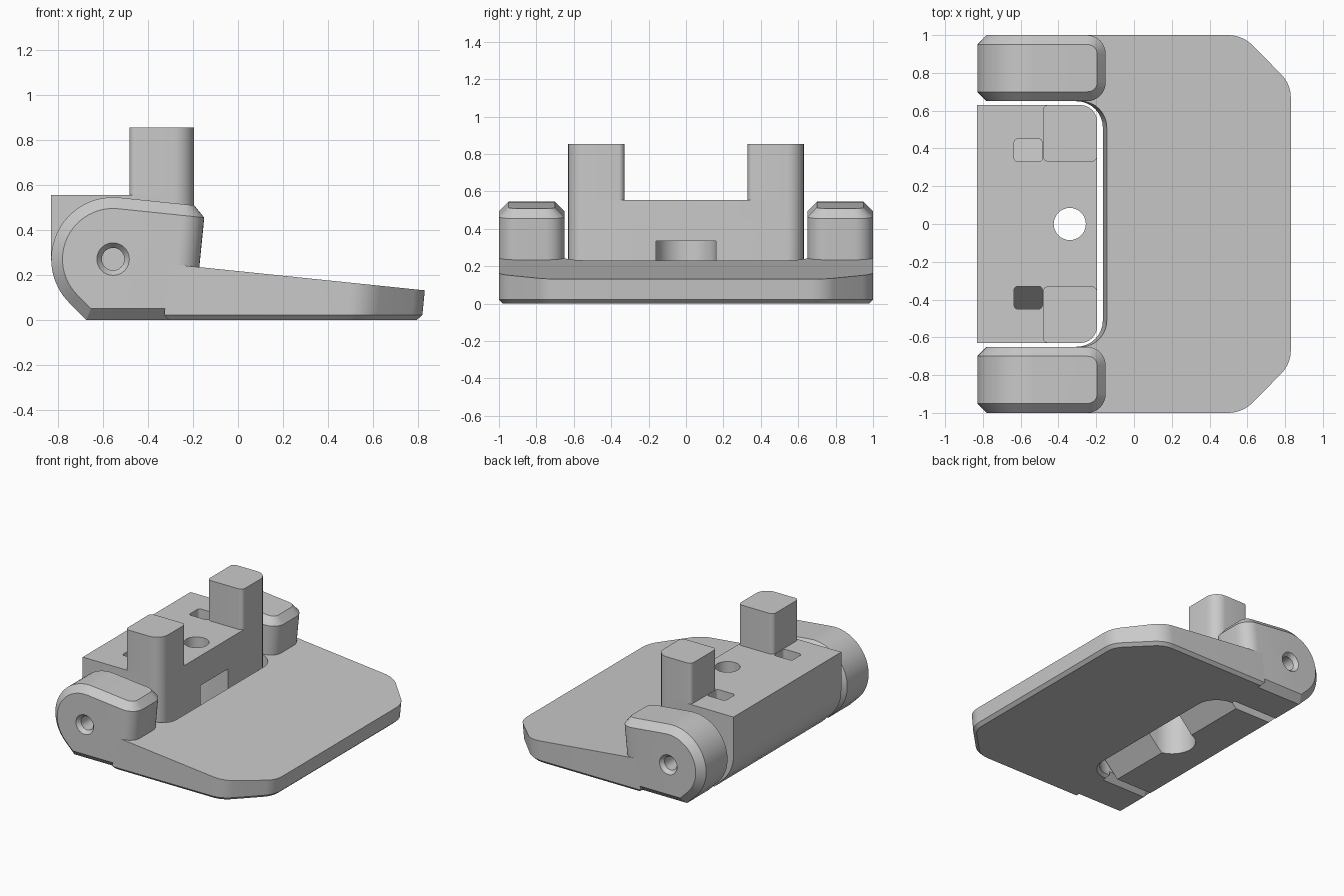
import bpy, bmesh, math
from mathutils import Vector, Matrix

if "Cube" in bpy.data.objects:
    bpy.data.objects.remove(bpy.data.objects["Cube"])

GREY = (0.59, 0.59, 0.59, 1)
grey = bpy.data.materials.new("plain grey")
grey.use_nodes = True
grey.diffuse_color = GREY
grey.node_tree.nodes["Principled BSDF"].inputs["Base Color"].default_value = GREY

PIN_X, PIN_Z, KNUCKLE = -0.555, 0.27, 0.275


def fillet(corners, steps=8):
    """Outline from (x, y, cut) corners; each cut is replaced by a tangent arc."""
    out = []
    for i, (x, y, cut) in enumerate(corners):
        p = Vector((x, y))
        if not cut:
            out.append(p)
            continue
        a = (Vector(corners[i - 1][:2]) - p).normalized()
        b = (Vector(corners[(i + 1) % len(corners)][:2]) - p).normalized()
        half = a.angle(b) / 2
        centre = p + (a + b).normalized() * cut / math.cos(half)
        radius = cut * math.tan(half)
        start, end = p + a * cut - centre, p + b * cut - centre
        first = math.atan2(start.y, start.x)
        turn = math.atan2(start.x * end.y - start.y * end.x, start.dot(end))
        for k in range(steps + 1):
            t = first + turn * k / steps
            out.append(centre + radius * Vector((math.cos(t), math.sin(t))))
    return out


def prism(outline, low, high, axis="z"):
    """Extrude an outline along z (xy outline) or y (xz outline)."""
    bm = bmesh.new()
    place = (lambda p, h: (p[0], p[1], h)) if axis == "z" else (lambda p, h: (p[0], h, p[1]))
    bottom = [bm.verts.new(place(p, low)) for p in outline]
    top = [bm.verts.new(place(p, high)) for p in outline]
    bm.faces.new(bottom)
    bm.faces.new(top)
    n = len(outline)
    for i in range(n):
        j = (i + 1) % n
        bm.faces.new((bottom[i], bottom[j], top[j], top[i]))
    bmesh.ops.recalc_face_normals(bm, faces=bm.faces)
    return bm


def bevel(bm, edges, size, segments=1):
    bmesh.ops.bevel(bm, geom=edges, offset=size, segments=segments, profile=0.5,
                    affect="EDGES", clamp_overlap=True)


def finish(bm, name):
    mesh = bpy.data.meshes.new(name)
    bmesh.ops.recalc_face_normals(bm, faces=bm.faces)
    bm.to_mesh(mesh)
    bm.free()
    mesh.materials.append(grey)
    ob = bpy.data.objects.new(name, mesh)
    bpy.context.collection.objects.link(ob)
    return ob


def activate(ob):
    bpy.ops.object.select_all(action="DESELECT")
    ob.select_set(True)
    bpy.context.view_layer.objects.active = ob


def cut(ob, bm):
    cutter = finish(bm, "cutter")
    cutter.hide_render = True
    mod = ob.modifiers.new("cut", "BOOLEAN")
    mod.operation, mod.solver, mod.object = "DIFFERENCE", "EXACT", cutter
    activate(ob)
    bpy.ops.object.modifier_apply(modifier=mod.name)
    bpy.data.objects.remove(cutter)


def cone(r1, r2, low, high, x, axis="z", z=0):
    bm = bmesh.new()
    bmesh.ops.create_cone(bm, cap_ends=True, segments=32, radius1=r1, radius2=r2, depth=high - low)
    mid = (low + high) / 2
    if axis == "z":
        m = Matrix.Translation((x, 0, mid))
    else:
        m = Matrix.Translation((x, mid, z)) @ Matrix.Rotation(-math.pi / 2, 4, "X")
    bm.transform(m)
    return bm


def mirror(ob):
    mod = ob.modifiers.new("mirror", "MIRROR")
    mod.use_axis = (False, True, False)


def smooth(ob):
    activate(ob)
    bpy.ops.object.shade_smooth_by_angle(angle=math.radians(25))


def knuckle_arc(first, last, steps=24):
    """Points on the round hinge end, between two angles in degrees."""
    out = []
    for k in range(steps + 1):
        a = math.radians(first + (last - first) * k / steps)
        out.append((PIN_X + KNUCKLE * math.cos(a), PIN_Z + KNUCKLE * math.sin(a)))
    return out


# Base plate: notched outline, sloping top, leaning walls, chamfered underside
half = [(0.817, 0.74, 0.07), (0.56, 1, 0.08), (-0.33, 1, 0), (-0.33, 0.65, 0), (-0.167, 0.65, 0.14)]
outline = fillet(half + [(x, -y, c) for x, y, c in reversed(half)])
bm = prism(outline, 0, 1)
bevel(bm, [e for e in bm.edges if all(v.co.z < 0.01 for v in e.verts)], 0.052)
for v in bm.verts:
    if v.co.z > 0.5:
        v.co.z = 0.2145 - 0.102 * v.co.x
    v.co.x += 0.1 * v.co.z
smooth(finish(bm, "base_plate"))

# Hinge arms: round profile, rounded inner end, chamfered rim and pin hole
profile = knuckle_arc(84, 225) + [(-0.674, 0), (-0.195, 0), (-0.145, 0.504)]
bm = prism(profile, 0.65, 1, "y")
ends = [e for e in bm.edges if all(v.co.x > -0.25 for v in e.verts)
        and abs(e.verts[0].co.z - e.verts[1].co.z) > 0.3]
bevel(bm, ends, 0.1, 8)
bevel(bm, [e for e in bm.edges if e.calc_face_angle(0) > 1], 0.05)
arm = finish(bm, "hinge_arms")
cut(arm, cone(0.05, 0.05, 0.6, 1.1, PIN_X, "y", PIN_Z))
cut(arm, cone(0.045, 0.08, 0.965, 1.01, PIN_X, "y", PIN_Z))
mirror(arm)
smooth(arm)

# Swinging block between the arms
profile = [(-0.83, 0.555)] + knuckle_arc(180, 225, 10) + [
    (-0.674, 0), (-0.38, 0), (-0.195, 0.19), (-0.195, 0.555)]
bm = prism(profile, -0.63, 0.63, "y")
corners = [e for e in bm.edges if all(v.co.x > -0.2 for v in e.verts)
           and abs(e.verts[0].co.y - e.verts[1].co.y) < 0.01]
bevel(bm, corners, 0.09, 8)
block = finish(bm, "hinge_block")

# Screw hole over a round-ended slot open to the inner face
cut(block, cone(0.085, 0.085, 0.2, 0.7, -0.34))
slot = fillet([(0, -0.16, 0), (0, 0.16, 0), (-0.5, 0.16, 0.159), (-0.5, -0.16, 0.159)], 12)
cut(block, prism(slot, -0.1, 0.335))

# Pockets behind the posts, with floors sloping outward
for side in (1, -1):
    pocket = fillet([(-0.635, 0.33, 0.02), (-0.485, 0.33, 0.02),
                     (-0.485, 0.45, 0.02), (-0.635, 0.45, 0.02)], 4)
    bm = prism([(x, y * side) for x, y in pocket], 0, 0.7)
    for v in bm.verts:
        if v.co.z < 0.1:
            v.co.z = 0.48 - 1.3 * (abs(v.co.y) - 0.33)
    cut(block, bm)
smooth(block)

# Upright posts
post = fillet([(-0.483, 0.33, 0.03), (-0.195, 0.33, 0.03), (-0.195, 0.63, 0.09), (-0.483, 0.63, 0.03)])
posts = finish(prism(post, 0.55, 0.855), "posts")
mirror(posts)
smooth(posts)
